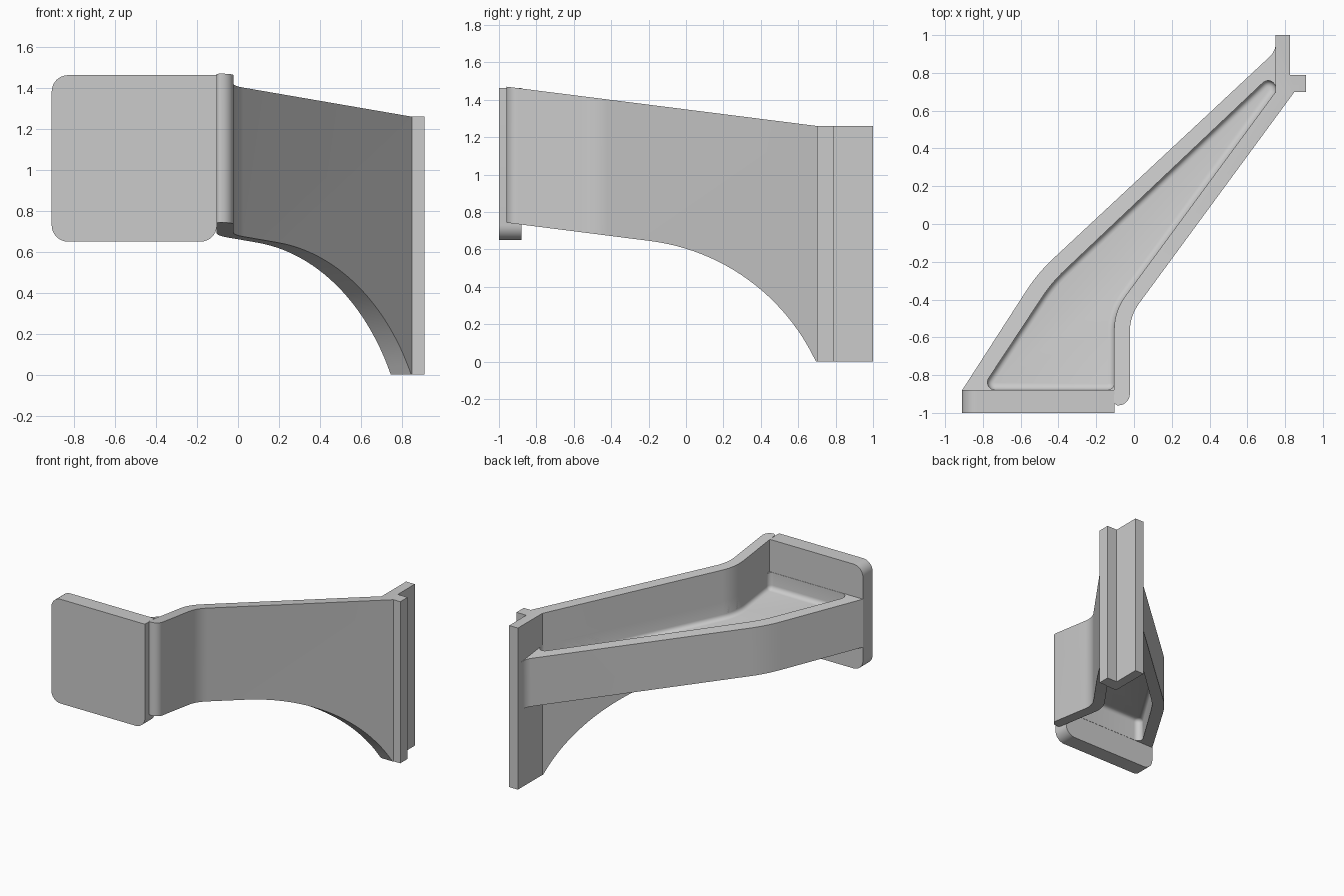
import bpy, bmesh, math
from mathutils import Vector

if "Cube" in bpy.data.objects:
    bpy.data.objects.remove(bpy.data.objects["Cube"])

COLOUR = (0.6, 0.6, 0.6, 1)
grey = bpy.data.materials.new("plain grey")
grey.use_nodes = True
grey.diffuse_color = COLOUR
grey.node_tree.nodes["Principled BSDF"].inputs["Base Color"].default_value = COLOUR


def rounded(corners, steps=8):
    """Outline from (a, b, radius) corners, each radius turned into an arc."""
    out = []
    for i, c in enumerate(corners):
        p = Vector(c[:2])
        if len(c) < 3:
            out.append(p)
            continue
        u = (Vector(corners[i - 1][:2]) - p).normalized()
        v = (Vector(corners[(i + 1) % len(corners)][:2]) - p).normalized()
        half = u.angle(v) / 2
        centre = p + (u + v).normalized() * c[2] / math.sin(half)
        start = p + u * c[2] / math.tan(half) - centre
        end = p + v * c[2] / math.tan(half) - centre
        for k in range(steps + 1):
            # turn the first radius step by step towards the last
            turn = -start.angle_signed(end) * k / steps
            ca, sa = math.cos(turn), math.sin(turn)
            out.append(centre + Vector((start.x * ca - start.y * sa,
                                        start.x * sa + start.y * ca)))
    return out


def prism(name, outline, low, high, axis="z", soft_level=None):
    """Extrude an outline along an axis; optionally round the edges of one end."""
    place = {"x": lambda a, b, h: (h, a, b),
             "y": lambda a, b, h: (a, h, b),
             "z": lambda a, b, h: (a, b, h)}[axis]
    bm = bmesh.new()
    base = [bm.verts.new(place(p[0], p[1], low)) for p in outline]
    face = bm.faces.new(base)
    ext = bmesh.ops.extrude_face_region(bm, geom=[face], use_keep_orig=True)
    move = Vector(place(0, 0, high - low))
    for g in ext["geom"]:
        if isinstance(g, bmesh.types.BMVert):
            g.co += move
    bmesh.ops.recalc_face_normals(bm, faces=bm.faces)
    if soft_level is not None:
        edges = [e for e in bm.edges
                 if all(abs(v.co.z - soft_level) < 1e-5 for v in e.verts)]
        bmesh.ops.bevel(bm, geom=edges, offset=0.032, segments=5,
                        profile=0.5, affect="EDGES", clamp_overlap=True)
    mesh = bpy.data.meshes.new(name)
    bm.to_mesh(mesh)
    bm.free()
    mesh.materials.append(grey)
    obj = bpy.data.objects.new(name, mesh)
    bpy.context.collection.objects.link(obj)
    return obj


def combine(obj, cutter, operation):
    mod = obj.modifiers.new("shape", "BOOLEAN")
    mod.operation = operation
    mod.solver = "EXACT"
    mod.object = cutter
    bpy.context.view_layer.objects.active = obj
    bpy.ops.object.modifier_apply(modifier=mod.name)
    bpy.data.objects.remove(cutter)


# Front plate, rounded except where its top meets the side wall
R = 0.08
plate = prism("front_plate", rounded([(-0.91, 0.65, R), (-0.103, 0.65, R),
              (-0.103, 1.463), (-0.91, 1.463, R)]), -1, -0.88, "y")

# Tall side wall with its end post, trimmed by the sloped and arched side profile
wall = prism("side_wall_and_post", rounded([
    (-0.105, -0.96, 0.02), (-0.022, -0.96, 0.06), (-0.022, -0.487, 0.25),
    (0.85, 0.7), (0.91, 0.7), (0.91, 0.79), (0.825, 0.79), (0.825, 1), (0.75, 1),
    (0.75, 0.7), (-0.105, -0.462, 0.3)]), -0.1, 1.6)
arch = [(-0.333 + 1.134 * math.cos(math.radians(t)),
         -0.48 + 1.134 * math.sin(math.radians(t)))
        for t in [82.8 - 57.8 * k / 24 for k in range(24)]]
profile = [(-1.1, 0.761)] + arch + [(0.695, 0), (1.1, 0), (1.1, 1.26),
                                    (0.7, 1.26), (-1.1, 1.488)]
combine(wall, prism("trim", profile, -1.5, 1.5, "x"), "INTERSECT")

# Low tray arm: outer body with pockets above and below its floor
RIM, BOTTOM, FLOOR, UNDER = 1.1, 0.725, 0.97, 0.9
tray = prism("tray_arm", rounded([
    (-0.91, -0.89), (-0.06, -0.89), (-0.06, -0.47, 0.25), (0.8, 0.7),
    (0.76, 0.97), (0.75, 0.97), (0.75, 0.915, 0.1), (-0.51, -0.26, 0.9),
    (-0.91, -0.88)]), BOTTOM, RIM)
pocket = rounded([(-0.81, -0.878, 0.04), (-0.105, -0.878, 0.035),
                  (-0.105, -0.462, 0.3), (0.75, 0.7, 0.04),
                  (0.75, 0.812, 0.04), (-0.435, -0.31, 0.8)])
combine(tray, prism("upper_pocket", pocket, FLOOR, 1.5, "z", FLOOR), "DIFFERENCE")
combine(tray, prism("lower_pocket", pocket, 0.2, UNDER, "z", UNDER), "DIFFERENCE")
# The whole tray tilts down towards the post, parallel to the wall top
for v in tray.data.vertices:
    v.co.z -= 0.1265 * v.co.y

# Smooth the arcs, keep the corners crisp
for obj in (plate, wall, tray):
    bpy.ops.object.select_all(action="DESELECT")
    obj.select_set(True)
    bpy.context.view_layer.objects.active = obj
    bpy.ops.object.shade_smooth_by_angle(angle=math.radians(30))
